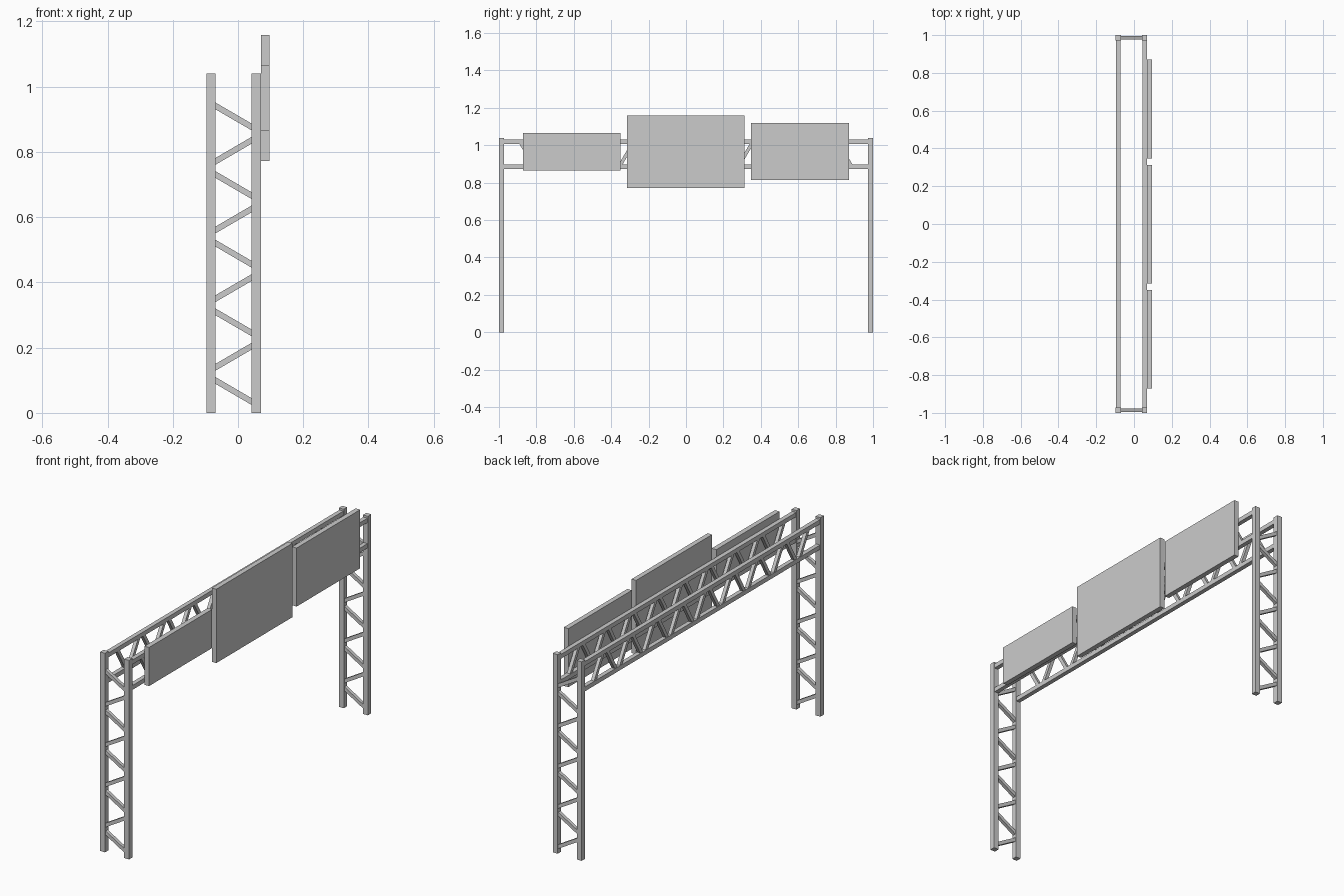
import bpy
from mathutils import Vector

if "Cube" in bpy.data.objects:
    bpy.data.objects.remove(bpy.data.objects["Cube"])

POST = 0.028             # post thickness
XB, XF = -0.083, 0.056   # back and front frame planes
YP = 1 - POST / 2        # post centre line
ZL, ZU = 0.885, 1.018    # lower and upper chord heights


def mesh_object(name, verts, faces):
    me = bpy.data.meshes.new(name)
    me.from_pydata(verts, [], faces)
    me.update()
    ob = bpy.data.objects.new(name, me)
    bpy.context.collection.objects.link(ob)
    return ob


CUBE = [(0, 2, 3, 1), (4, 5, 7, 6), (0, 1, 5, 4), (2, 6, 7, 3), (0, 4, 6, 2), (1, 3, 7, 5)]


def add_box(name, lo, hi):
    verts = [(x, y, z) for z in (lo[2], hi[2]) for y in (lo[1], hi[1]) for x in (lo[0], hi[0])]
    return mesh_object(name, verts, CUBE)


def add_bar(name, a, b, width, normal):
    """Square bar from a to b, with one side facing along normal."""
    a, b, n = Vector(a), Vector(b), Vector(normal)
    s = n.cross(b - a).normalized() * width / 2
    n = n * width / 2
    verts = [p + i * s + j * n for p in (a, b) for j in (-1, 1) for i in (-1, 1)]
    return mesh_object(name, verts, CUBE)


# Two lattice towers
for side, y in (("near", -YP), ("far", YP)):
    for face, x in (("back", XB), ("front", XF)):
        h = POST / 2
        add_box(f"{side}_{face}_post", (x - h, y - h, 0), (x + h, y + h, 1.04))
    for i in range(9):
        zc = 0.067 + i * 0.1052
        rise = 0.037 * (1 if i % 2 else -1)
        add_bar(f"{side}_tower_brace_{i + 1}", (XB + 0.006, y, zc - rise),
                (XF - 0.006, y, zc + rise), 0.018, (0, 1, 0))

# Two overhead trusses: chords and zigzag braces
for face, x in (("back", XB), ("front", XF)):
    for level, z in (("lower", ZL), ("upper", ZU)):
        add_bar(f"{face}_{level}_chord", (x, -YP, z), (x, YP, z), 0.023, (1, 0, 0))
    for i in range(17):
        yc = (i - 8) * 0.106
        run = 0.037 * (1 if i % 2 else -1)
        add_bar(f"{face}_truss_brace_{i + 1}", (x, yc - run, ZL + 0.003),
                (x, yc + run, ZU - 0.003), 0.018, (1, 0, 0))

# Three sign panels
for name, y0, y1, z0, z1 in (("small_sign", -0.872, -0.35, 0.864, 1.066),
                             ("centre_sign", -0.316, 0.312, 0.772, 1.158),
                             ("medium_sign", 0.347, 0.872, 0.814, 1.12)):
    add_box(name, (0.07, y0, z0), (0.096, y1, z1))
